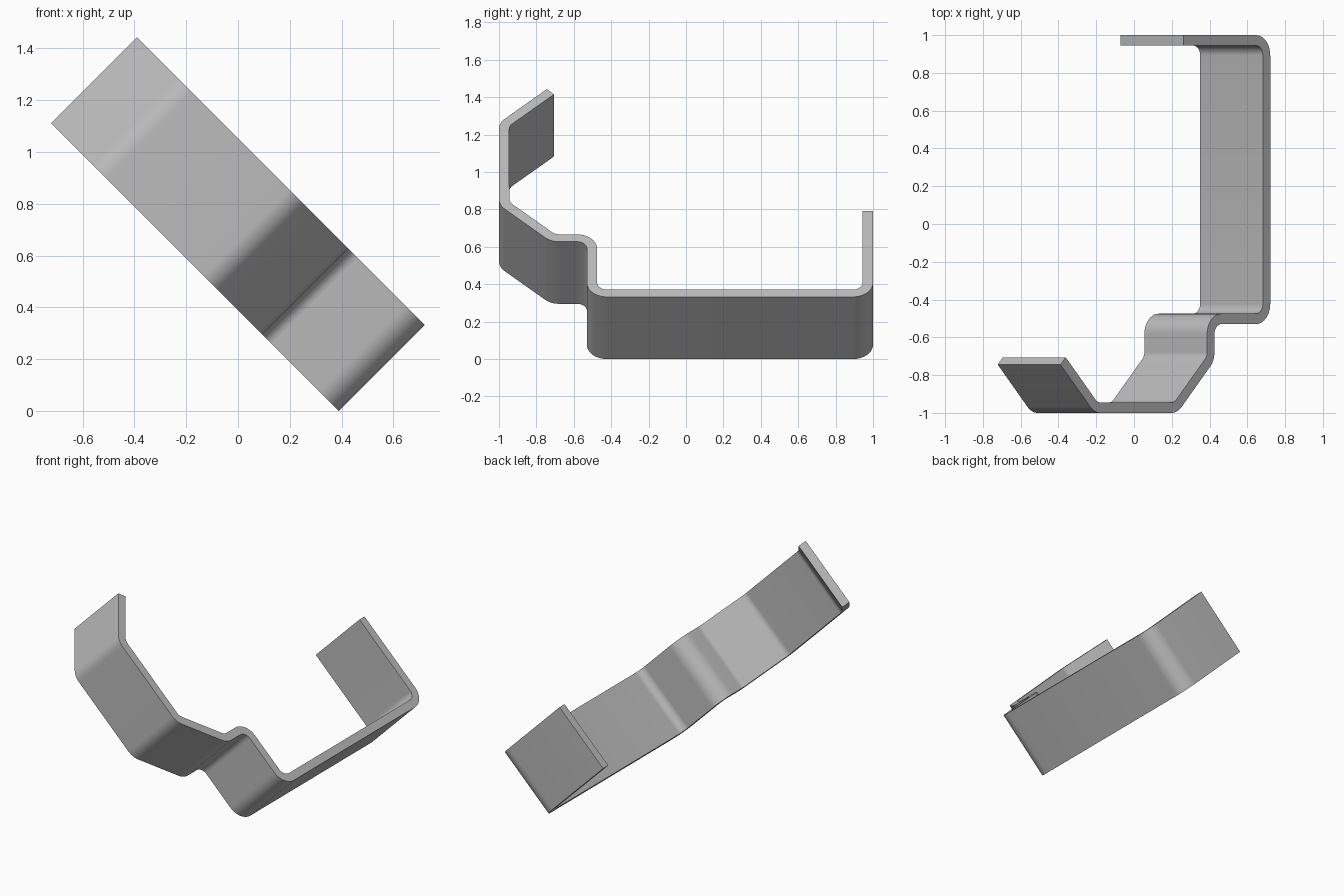
import bpy, bmesh, math
from mathutils import Vector

if "Cube" in bpy.data.objects:
    bpy.data.objects.remove(bpy.data.objects["Cube"], do_unlink=True)

THICK, WIDTH, RADIUS, STEPS = 0.055, 0.47, 0.08, 10

# Centre line of the bent strip: (depth y, distance u along the tilted axis)
path = [Vector(p) for p in [
    (0.9725, 0.65), (0.9725, 0.0275), (-0.5025, 0.0275), (-0.5025, 0.445),
    (-0.711, 0.445), (-0.9725, 0.7065), (-0.9725, 1.304), (-0.725, 1.551)]]


def left_normal(d):
    return Vector((-d.y, d.x))


def bent_sections(pts):
    """Point and side normal at each station, with round bends."""
    out = [(pts[0], left_normal((pts[1] - pts[0]).normalized()))]
    for a, b, c in zip(pts, pts[1:], pts[2:]):
        d0, d1 = (b - a).normalized(), (c - b).normalized()
        turn = math.atan2(d0.x * d1.y - d0.y * d1.x, d0.dot(d1))
        start = b - d0 * RADIUS * math.tan(abs(turn) / 2)
        side = math.copysign(1, turn)
        centre = start + left_normal(d0) * RADIUS * side
        base = math.atan2(d0.y, d0.x)
        for i in range(STEPS + 1):
            ang = base + turn * i / STEPS
            n = Vector((-math.sin(ang), math.cos(ang)))
            out.append((centre - n * RADIUS * side, n))
    out.append((pts[-1], left_normal((pts[-1] - pts[-2]).normalized())))
    return out


def place(p, w):
    """Tilt the strip 45 degrees about the depth axis."""
    k = math.sqrt(0.5)
    return (0.389 + (w - p.y) * k, p.x, (p.y + w) * k)


# Bent strip: rectangular section swept along the path
bm = bmesh.new()
rings = []
for p, n in bent_sections(path):
    lo, hi = p - n * THICK / 2, p + n * THICK / 2
    rings.append([bm.verts.new(place(q, w)) for q, w in
                  ((lo, 0), (hi, 0), (hi, WIDTH), (lo, WIDTH))])
for r, s in zip(rings, rings[1:]):
    for i in range(4):
        j = (i + 1) % 4
        bm.faces.new((r[i], r[j], s[j], s[i]))
bm.faces.new(rings[0])
bm.faces.new(rings[-1])
bmesh.ops.recalc_face_normals(bm, faces=bm.faces[:])
mesh = bpy.data.meshes.new("bent_strip_bracket")
bm.to_mesh(mesh)
bm.free()
bracket = bpy.data.objects.new("bent_strip_bracket", mesh)
bpy.context.collection.objects.link(bracket)

# Plain grey metal
mat = bpy.data.materials.new("plain_grey")
mat.use_nodes = True
grey = (0.5, 0.5, 0.5, 1)
mat.diffuse_color = grey
mat.node_tree.nodes["Principled BSDF"].inputs["Base Color"].default_value = grey
mesh.materials.append(mat)

bpy.ops.object.select_all(action="DESELECT")
bracket.select_set(True)
bpy.context.view_layer.objects.active = bracket
bpy.ops.object.shade_smooth_by_angle(angle=math.radians(30))
